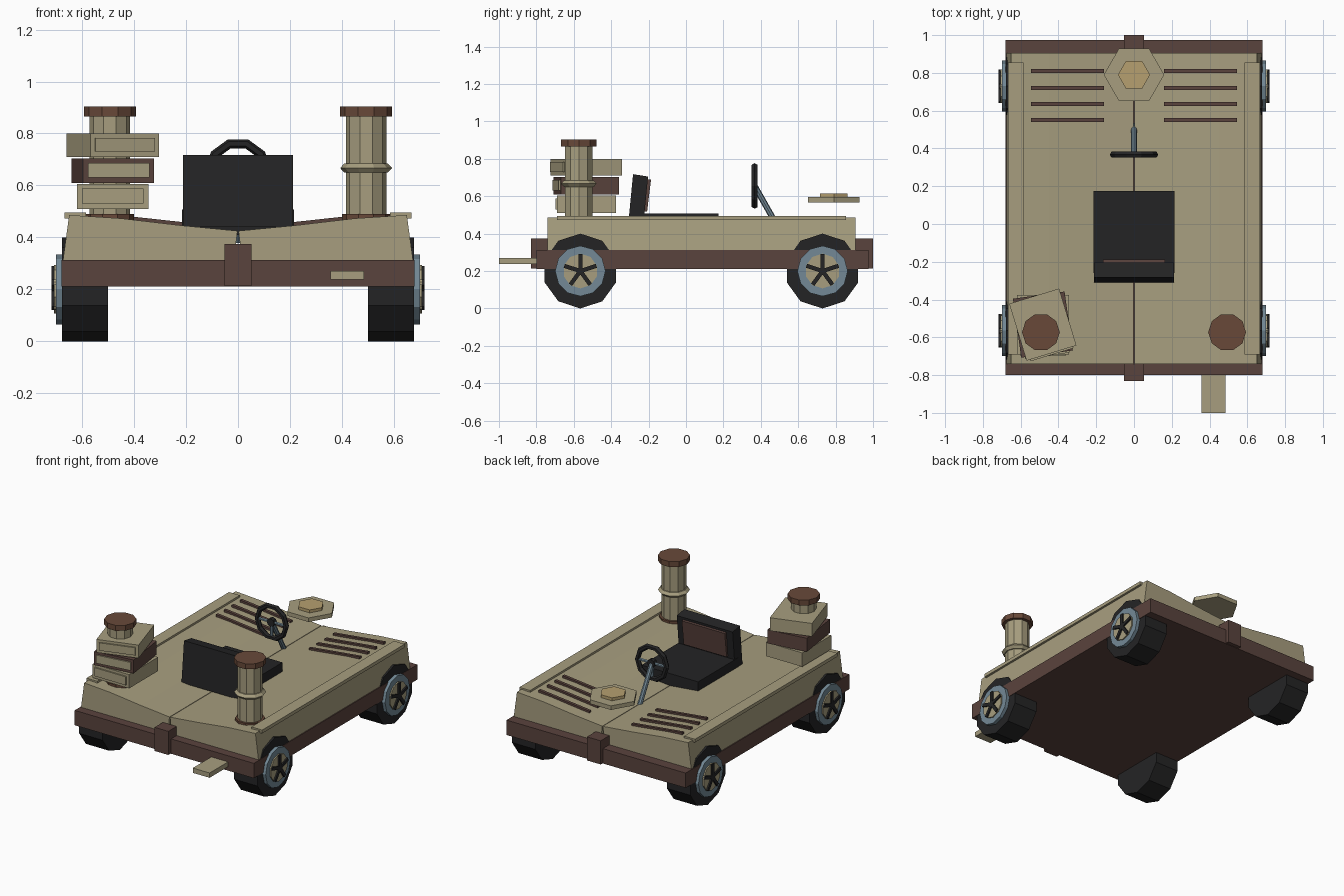
import bpy, bmesh, math
from mathutils import Vector, Matrix

if "Cube" in bpy.data.objects:
    bpy.data.objects.remove(bpy.data.objects["Cube"])


def material(name, r, g, b):
    m = bpy.data.materials.new(name)
    lin = [((c / 255 + 0.055) / 1.055) ** 2.4 for c in (r, g, b)]
    m.diffuse_color = (*lin, 1)
    m.use_nodes = True
    m.node_tree.nodes["Principled BSDF"].inputs["Base Color"].default_value = m.diffuse_color
    return m


PAGE = material("page beige", 167, 158, 127)
COVER = material("cover brown", 90, 67, 61)
CAP = material("cap russet", 104, 73, 57)
BLACK = material("rubber black", 36, 36, 37)
STEEL = material("blue grey steel", 115, 137, 150)
GOLD = material("pale gold", 182, 160, 112)


def finish(name, bm, mat):
    bmesh.ops.recalc_face_normals(bm, faces=bm.faces)
    me = bpy.data.meshes.new(name)
    bm.to_mesh(me)
    bm.free()
    me.materials.append(mat)
    ob = bpy.data.objects.new(name, me)
    bpy.context.collection.objects.link(ob)
    return ob


def prism(name, pts, axis, a, b, mat):
    """Extrude a 2D outline along an axis from a to b."""
    bm = bmesh.new()

    def place(p, t):
        return {"x": (t, *p), "y": (p[0], t, p[1]), "z": (*p, t)}[axis]
    lo = [bm.verts.new(place(p, a)) for p in pts]
    hi = [bm.verts.new(place(p, b)) for p in pts]
    n = len(pts)
    bm.faces.new(lo)
    bm.faces.new(hi)
    for i in range(n):
        j = (i + 1) % n
        bm.faces.new((lo[i], lo[j], hi[j], hi[i]))
    return finish(name, bm, mat)


def box(name, x0, x1, y0, y1, z0, z1, mat):
    return prism(name, [(x0, y0), (x1, y0), (x1, y1), (x0, y1)], "z", z0, z1, mat)


def ngon(cx, cy, r, n, start=0.0):
    return [(cx + r * math.cos(start + 2 * math.pi * i / n),
             cy + r * math.sin(start + 2 * math.pi * i / n)) for i in range(n)]


def rod(name, p, q, r, mat, n=8):
    """Straight bar between two points."""
    p, q = Vector(p), Vector(q)
    bm = bmesh.new()
    m = Matrix.Translation((p + q) / 2) @ (q - p).to_track_quat("Z", "Y").to_matrix().to_4x4()
    bmesh.ops.create_cone(bm, cap_ends=True, segments=n, radius1=r, radius2=r,
                          depth=(q - p).length, matrix=m)
    return finish(name, bm, mat)


def lathe(name, prof, cx, cy, n, mat):
    """Closed ring from an (r, z) outline."""
    bm = bmesh.new()
    rings = [[bm.verts.new((x, y, z)) for x, y in ngon(cx, cy, r, n)] for r, z in prof]
    for k in range(len(prof)):
        a, b = rings[k], rings[(k + 1) % len(prof)]
        for i in range(n):
            j = (i + 1) % n
            bm.faces.new((a[i], a[j], b[j], b[i]))
    return finish(name, bm, mat)


# Chassis (book cover) and end clips
box("chassis", -0.68, 0.68, -0.80, 0.975, 0.21, 0.312, COVER)
box("front_clip", -0.052, 0.052, -0.83, -0.74, 0.213, 0.375, COVER)
box("rear_clip", -0.052, 0.052, 0.905, 1.0, 0.213, 0.375, COVER)
box("front_tab", 0.357, 0.485, -1.0, -0.78, 0.237, 0.27, PAGE)

# Sloping page decks, side strips and vents
half = [(0.016, 0.31), (0.002, 0.425), (0.22, 0.446), (0.45, 0.473),
        (0.65, 0.486), (0.674, 0.31)]
for s, side in ((-1, "left"), (1, "right")):
    prism(side + "_page_deck", [(s * x, z) for x, z in half], "y", -0.74, 0.905, PAGE)
    box(side + "_deck_strip", *sorted((s * 0.585, s * 0.667)), -0.69, 0.855, 0.472, 0.495, PAGE)
    for i, y in enumerate((0.55, 0.635, 0.72, 0.81)):
        slot = [(0.16, 0.43), (0.16, 0.453), (0.545, 0.495), (0.545, 0.472)]
        prism(f"{side}_vent_{i}", [(s * x, z) for x, z in slot],
              "y", y - 0.01, y + 0.01, COVER)

# Wheels
for s, side in ((-1, "left"), (1, "right")):
    for y, end in ((-0.565, "front"), (0.73, "rear")):
        name = f"{side}_{end}_"
        up = math.pi / 2

        def disc(part, r, n, x0, x1, mat):
            prism(name + part, ngon(y, 0.2, r, n, up), "x", s * x0, s * x1, mat)
        disc("tyre", 0.2, 10, 0.50, 0.677, BLACK)
        disc("rim", 0.135, 12, 0.66, 0.70, STEEL)
        disc("wheel_disc", 0.093, 10, 0.69, 0.708, PAGE)
        disc("hub", 0.022, 8, 0.70, 0.718, BLACK)
        for k in range(5):
            c, d = math.cos(up + k * 0.4 * math.pi), math.sin(up + k * 0.4 * math.pi)
            w = 0.011
            pts = [(y - d * w, 0.2 + c * w), (y + d * w, 0.2 - c * w),
                   (y + c * 0.09 + d * w, 0.2 + d * 0.09 - c * w),
                   (y + c * 0.09 - d * w, 0.2 + d * 0.09 + c * w)]
            prism(f"{name}spoke_{k}", pts, "x", s * 0.70, s * 0.718, BLACK)

# Columns with base, ring and cap
for s, side in ((-1, "left"), (1, "right")):
    cx, cy = s * 0.493, -0.573
    prism(side + "_column", ngon(cx, cy, 0.078, 10), "z", 0.47, 0.87, PAGE)
    prism(side + "_column_base", ngon(cx, cy, 0.093, 10), "z", 0.455, 0.49, CAP)
    prism(side + "_column_cap", ngon(cx, cy, 0.1, 10), "z", 0.866, 0.903, CAP)
    lathe(side + "_column_ring", [(0.07, 0.648), (0.084, 0.65), (0.1, 0.667),
                                  (0.084, 0.684), (0.07, 0.686)], cx, cy, 10, PAGE)

# Twisted stack of books around the left column
for i, (deg, z0, z1, mat) in enumerate(((0, 0.51, 0.605, PAGE), (8, 0.61, 0.703, COVER),
                                        (17, 0.71, 0.80, PAGE))):
    parts = [box(f"stack_book_{i}", -0.138, 0.138, -0.155, 0.16, z0, z1, mat),
             box(f"stack_book_label_{i}", -0.119, 0.119, -0.164, -0.15,
                 z0 + 0.02, z1 - 0.017, PAGE)]
    for ob in parts:
        ob.data.transform(Matrix.Translation((-0.482, -0.535, 0)) @
                          Matrix.Rotation(math.radians(deg), 4, "Z"))

# Seat
box("seat_cushion", -0.215, 0.215, -0.26, 0.175, 0.41, 0.508, BLACK)
prism("seat_back", [(-0.31, 0.44), (-0.283, 0.718), (-0.203, 0.705), (-0.229, 0.44)],
      "x", -0.212, 0.212, BLACK)
prism("seat_back_panel", [(-0.228, 0.52), (-0.21, 0.69), (-0.187, 0.688), (-0.208, 0.518)],
      "x", -0.163, 0.163, COVER)

# Steering wheel and column
WY, WZ = 0.367, 0.655
bm = bmesh.new()
N, K = 10, 6
loops = []
for i in range(N):
    a = 2 * math.pi * i / N
    loop = []
    for k in range(K):
        b = 2 * math.pi * k / K
        r = 0.11 + 0.018 * math.cos(b)
        loop.append(bm.verts.new((r * math.cos(a), WY + 0.018 * math.sin(b),
                                  WZ + r * math.sin(a))))
    loops.append(loop)
for i in range(N):
    a, b = loops[i], loops[(i + 1) % N]
    for k in range(K):
        j = (k + 1) % K
        bm.faces.new((a[k], a[j], b[j], b[k]))
finish("steering_wheel", bm, BLACK)
prism("steering_hub", ngon(0, WZ, 0.028, 8), "y", WY - 0.015, WY + 0.015, BLACK)
for k, (dx, dz) in enumerate(((-0.105, 0), (0.105, 0), (0, -0.105))):
    rod(f"steering_spoke_{k}", (0, WY, WZ), (dx, WY, WZ + dz), 0.01, STEEL, 6)
rod("steering_column", (0, WY, WZ), (0, 0.52, 0.385), 0.016, STEEL)

# Hexagonal ornament above the rear deck
prism("ornament_plate", ngon(0, 0.79, 0.16, 6), "z", 0.567, 0.595, PAGE)
prism("ornament_top", ngon(0, 0.79, 0.085, 6), "z", 0.59, 0.615, GOLD)
